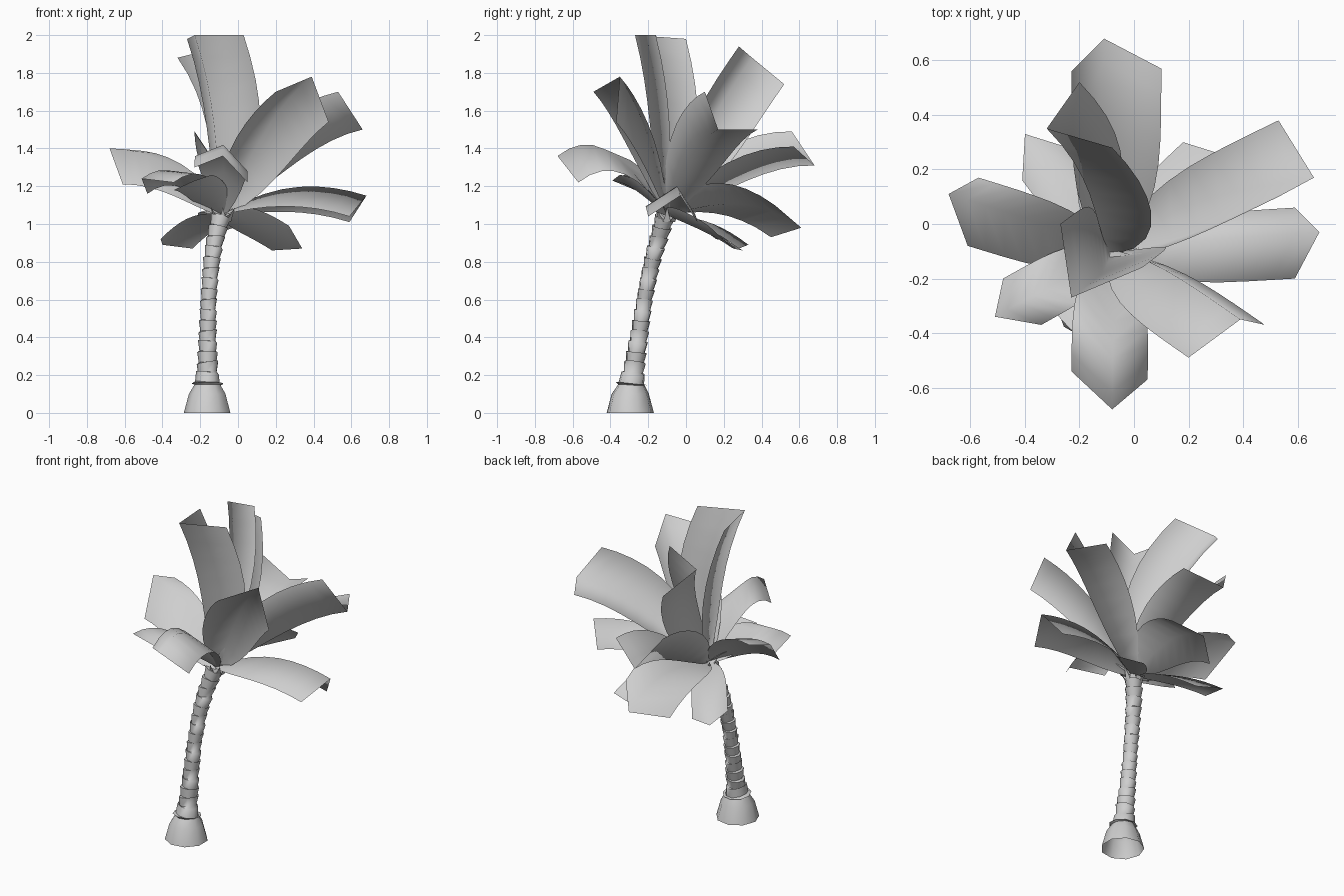
import bpy
import bmesh
import math
from mathutils import Vector

default_cube = bpy.data.objects.get("Cube")
if default_cube:
    bpy.data.objects.remove(default_cube, do_unlink=True)

# Single plain grey for the whole tree
GREY = (0.62, 0.62, 0.62, 1.0)
grey = bpy.data.materials.new("plain_grey")
grey.use_nodes = True
grey.diffuse_color = GREY
grey.node_tree.nodes["Principled BSDF"].inputs["Base Color"].default_value = GREY

CROWN = Vector((-0.08, -0.10, 1.05))


def finish(bm, name, angle):
    """Turn a bmesh into a smooth-shaded object with the shared material."""
    mesh = bpy.data.meshes.new(name)
    bm.to_mesh(mesh)
    bm.free()
    mesh.materials.append(grey)
    obj = bpy.data.objects.new(name, mesh)
    bpy.context.scene.collection.objects.link(obj)
    bpy.ops.object.select_all(action="DESELECT")
    obj.select_set(True)
    bpy.context.view_layer.objects.active = obj
    bpy.ops.object.shade_smooth_by_angle(angle=math.radians(angle))


def bridge(bm, lower, upper, closed):
    """Fill quads between two rows of vertices."""
    count = len(lower)
    for i in range(count if closed else count - 1):
        j = (i + 1) % count
        bm.faces.new((lower[i], lower[j], upper[j], upper[i]))


def ring(bm, centre, axis, radius, sides=9):
    """A ring of vertices square to the given axis."""
    side = axis.cross(Vector((0, 1, 0))).normalized()
    other = axis.cross(side).normalized()
    verts = []
    for i in range(sides):
        a = math.tau * i / sides
        verts.append(bm.verts.new(centre + radius * (side * math.cos(a) + other * math.sin(a))))
    return verts


# Trunk path: x, y, z and radius, from the ground up
PATH = [
    (-0.16, -0.29, 0.15, 0.078),
    (-0.16, -0.28, 0.21, 0.056),
    (-0.16, -0.25, 0.40, 0.046),
    (-0.155, -0.22, 0.60, 0.041),
    (-0.14, -0.18, 0.80, 0.043),
    (-0.12, -0.145, 0.92, 0.046),
    (-0.09, -0.11, 1.04, 0.05),
]


def along_trunk(z):
    """Centre and radius of the trunk at a height."""
    for a, b in zip(PATH, PATH[1:]):
        if z <= b[2] or b is PATH[-1]:
            t = (z - a[2]) / (b[2] - a[2])
            p = Vector(a).lerp(Vector(b), max(t, 0))
            return p.xyz, p.w


def build_trunk():
    bm = bmesh.new()
    up = Vector((0, 0, 1))
    foot = Vector((-0.16, -0.295, 0))
    # Flared foot
    rows = [ring(bm, foot, up, 0.127), ring(bm, foot + up * 0.1, up, 0.1)]
    # Overlapping bark cups that widen upwards and lean by turns
    low, high, cups = 0.10, 1.04, 17
    step = (high - low) / cups
    for i in range(cups):
        for offset, flare in ((0.0, 0.9), (step, 1.12)):
            z = low + i * step + offset
            centre, radius = along_trunk(z)
            ahead, _ = along_trunk(z + 0.02)
            tilt = (ahead - centre + up * 0.01).normalized()
            if i:
                tilt.x += 0.2 * math.sin(i * 2.1)
            rows.append(ring(bm, centre, tilt.normalized(), radius * flare))
    for lower, upper in zip(rows, rows[1:]):
        bridge(bm, lower, upper, True)
    bm.faces.new(rows[-1])
    bmesh.ops.recalc_face_normals(bm, faces=bm.faces)
    finish(bm, "trunk", 50)


def build_leaf(name, left, tip, right, steps=8):
    """A folded leaf from the crown to an end edge of two corners and a tip."""
    ends = [Vector(p) / 100 for p in (left, tip, right)]
    middle = sum(ends, Vector()) / 3
    chord = middle - CROWN
    bow = Vector(BOWS.get(name, (0, 0, 13 * chord.xy.length))) / 100
    bm = bmesh.new()
    rows = []
    for s in range(steps + 1):
        t = s / steps
        width = 0.1 + 0.9 * (1 - (1 - t) ** 4)
        spine = CROWN + chord * t + bow * 4 * t * (1 - t)
        rows.append([bm.verts.new(spine + (e - middle) * width) for e in ends])
    for lower, upper in zip(rows, rows[1:]):
        bridge(bm, lower, upper, False)
    # Upper side faces the sky, or the crown axis on steep leaves
    bmesh.ops.recalc_face_normals(bm, faces=bm.faces)
    skyward = sum((f.normal * f.calc_area() for f in bm.faces), Vector())
    if skyward.z < 0:
        bmesh.ops.reverse_faces(bm, faces=bm.faces)
    finish(bm, name, 120)


# Leaf ends in hundredths: left corner, tip, right corner
LEAVES = {
    "leaf_back_upper": ((-23, 56, 149), (-11, 68, 131), (10, 57, 141)),
    "leaf_back_lower": ((-20, 45, 93), (-2, 61, 98), (10, 47, 110)),
    "leaf_front_left_tall": ((20, -49, 170), (39, -35, 178), (48, -37, 154)),
    "leaf_back_left_tall": ((53, 10, 170), (66, 17, 150), (53, 38, 150)),
    "leaf_top": ((-27, 0, 198), (-23, -27, 200), (3, -16, 200)),
    "leaf_back_tall": ((-20, 52, 174), (-32, 35, 188), (-8, 28, 194)),
    "leaf_left": ((59, -20, 104), (68, -3, 115), (59, 6, 101)),
    "leaf_front": ((-23, -54, 130), (-8, -68, 136), (5, -57, 122)),
    "leaf_right": ((-57, 17, 139), (-68, 11, 140), (-61, -8, 121)),
    "leaf_back_right_low": ((-24, 28, 87), (-40, 33, 89), (-41, 16, 92)),
    "leaf_back_left_low": ((27, 12, 99), (34, 25, 87), (18, 30, 86)),
    "leaf_front_right": ((-48, -20, 116), (-51, -34, 124), (-34, -37, 122)),
    "leaf_front_right_low": ((-34, -27, 118), (-23, -39, 123), (-14, -35, 126)),
}

# Bends that differ from the usual upward arch, in hundredths
BOWS = {
    "leaf_top": (6, 5, 0),
    "leaf_back_tall": (9, 0, 3),
    "leaf_front": (0, 0, 16),
    "leaf_back_lower": (0, 0, 10),
    "leaf_left": (0, 0, 6),
    "leaf_front_right": (0, 0, 11),
    "leaf_back_left_low": (0, 0, 2),
    "leaf_back_right_low": (0, 0, 3),
}


def build_collar(spikes=8):
    """Short pointed stubs around the top of the trunk."""
    bm = bmesh.new()
    for i in range(spikes):
        a = math.tau * i / spikes
        out = Vector((math.cos(a), math.sin(a), 0))
        side = Vector((-out.y, out.x, 0)) * 0.02
        root = CROWN + out * 0.04 - Vector((0, 0, 0.04))
        point = CROWN + out * (0.07 + 0.02 * (i % 2)) + Vector((0, 0, 0.04))
        bm.faces.new([bm.verts.new(p) for p in (root - side, root + side, point)])
    finish(bm, "crown_stubs", 30)


build_trunk()
build_collar()
for leaf_name, corners in LEAVES.items():
    build_leaf(leaf_name, *corners)
